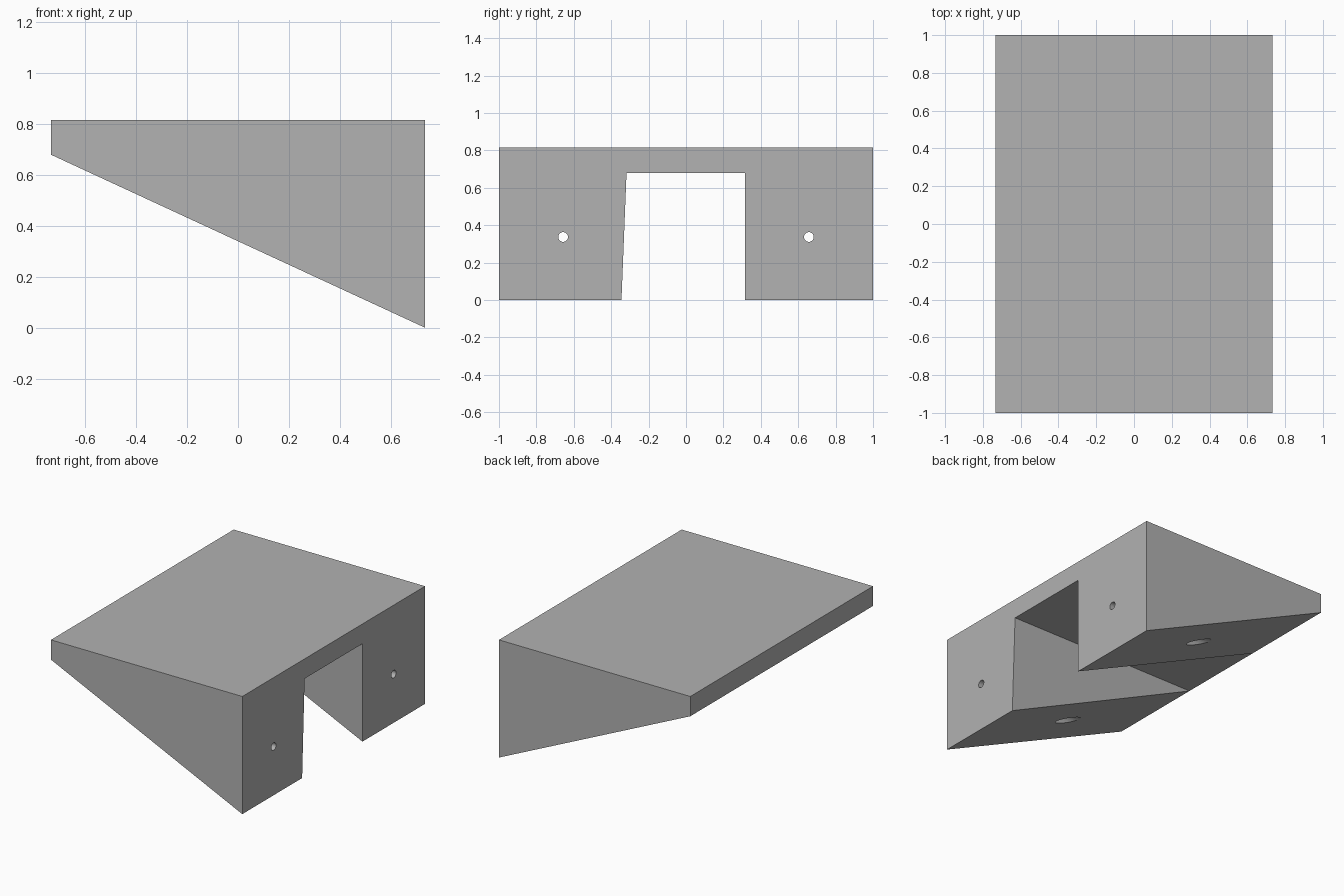
import bpy, bmesh
from mathutils import Matrix

cube = bpy.data.objects.get("Cube")
if cube:
    bpy.data.objects.remove(cube, do_unlink=True)

HALF_X, TOP, SLAB = 0.733, 0.815, 0.678
HOLE_Y, HOLE_Z = 0.657, 0.337

grey = bpy.data.materials.new("plain_grey")
grey.use_nodes = True
colour = (0.445, 0.445, 0.445, 1)
grey.diffuse_color = colour
grey.node_tree.nodes["Principled BSDF"].inputs["Base Color"].default_value = colour


def make_object(name, bm):
    bmesh.ops.recalc_face_normals(bm, faces=bm.faces)
    mesh = bpy.data.meshes.new(name)
    bm.to_mesh(mesh)
    bm.free()
    mesh.materials.append(grey)
    obj = bpy.data.objects.new(name, mesh)
    bpy.context.collection.objects.link(obj)
    return obj


# Wedge bracket: notched tall end, tapering to a thin slab edge
tall_end = [(-1, TOP), (-1, 0), (-0.345, 0), (-0.318, SLAB),
            (0.315, SLAB), (0.315, 0), (1, 0), (1, TOP)]
thin_end = [(-0.318 if y == -0.345 else y, max(z, SLAB)) for y, z in tall_end]
bm = bmesh.new()
tall = [bm.verts.new((HALF_X, y, z)) for y, z in tall_end]
thin = [bm.verts.new((-HALF_X, y, z)) for y, z in thin_end]
bm.faces.new(tall)
bm.faces.new(thin[::-1])
for i in range(len(tall)):
    j = (i + 1) % len(tall)
    bm.faces.new((tall[i], tall[j], thin[j], thin[i]))
bmesh.ops.remove_doubles(bm, verts=bm.verts, dist=0.0001)
bracket = make_object("wedge_bracket", bm)


# Screw holes through both legs, with wider recesses from the sloped side
def bore(name, radius, x0, x1):
    bm = bmesh.new()
    for side in (-1, 1):
        place = Matrix.Translation(((x0 + x1) / 2, side * HOLE_Y, HOLE_Z))
        bmesh.ops.create_cone(bm, cap_ends=True, segments=32, radius1=radius,
                              radius2=radius, depth=x1 - x0,
                              matrix=place @ Matrix.Rotation(1.5707963, 4, 'Y'))
    cutter = make_object(name, bm)
    cutter.hide_render = True
    cut = bracket.modifiers.new(name, 'BOOLEAN')
    cut.operation, cut.solver, cut.object = 'DIFFERENCE', 'EXACT', cutter
    bpy.context.view_layer.objects.active = bracket
    bpy.ops.object.modifier_apply(modifier=name)
    bpy.data.objects.remove(cutter, do_unlink=True)


bore("screw_hole", 0.026, -0.4, 0.9)
bore("screw_recess", 0.046, -0.4, HALF_X - 0.14)
